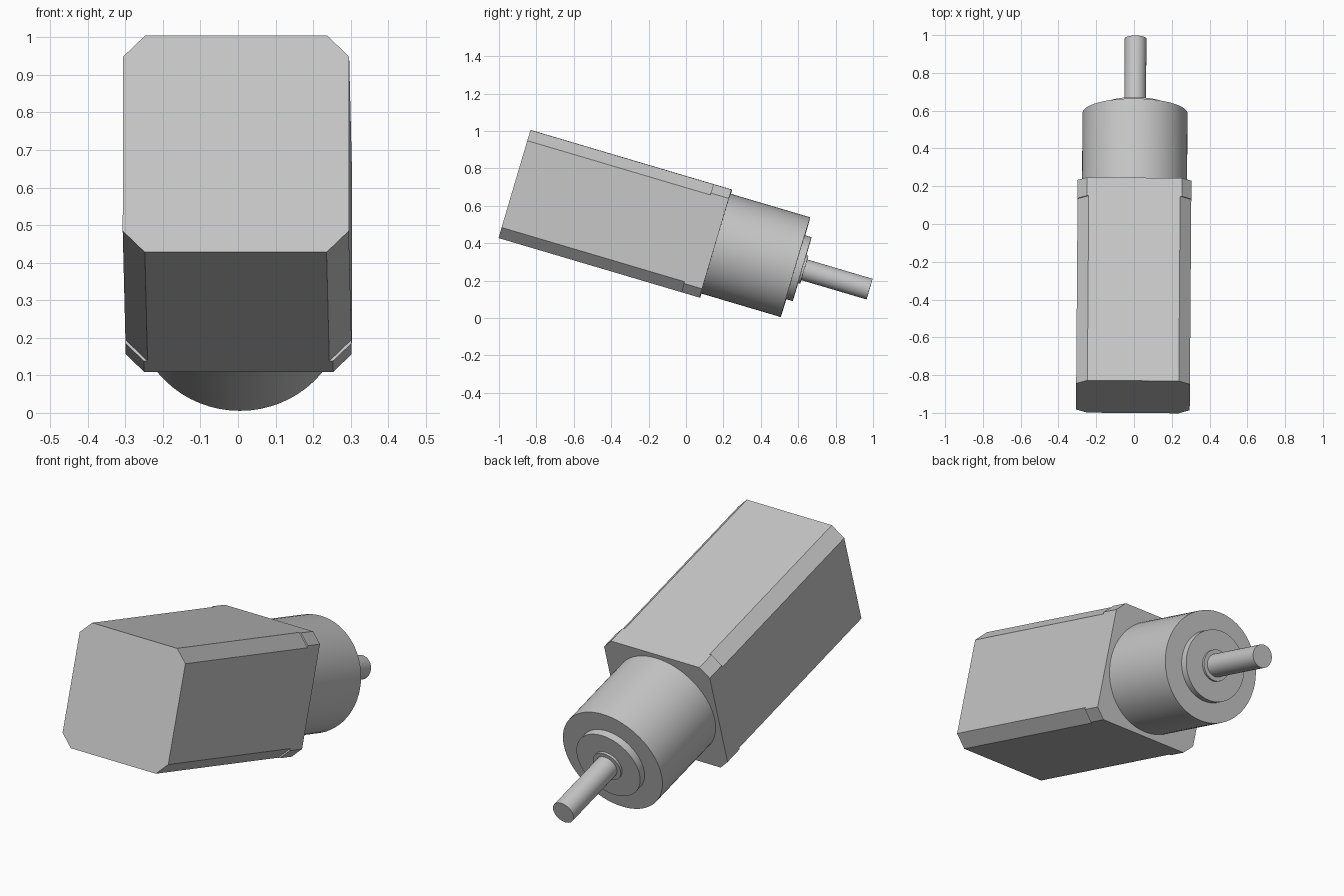
import bpy, bmesh, math
from mathutils import Matrix

if "Cube" in bpy.data.objects:
    bpy.data.objects.remove(bpy.data.objects["Cube"], do_unlink=True)

# Single flat metal colour
grey = bpy.data.materials.new("light grey metal")
grey.use_nodes = True
colour = (0.57, 0.57, 0.57, 1)
grey.diffuse_color = colour
grey.node_tree.nodes["Principled BSDF"].inputs["Base Color"].default_value = colour

# Motor axis: built along local +y, then pitched nose-down with a slight yaw
PLACE = (Matrix.Translation((-0.0055, -0.915, 0.7165))
         @ Matrix.Rotation(math.radians(-0.42), 4, 'Z')
         @ Matrix.Rotation(math.radians(-16.5), 4, 'X'))


def finish(name, bm, smooth):
    bmesh.ops.recalc_face_normals(bm, faces=bm.faces)
    mesh = bpy.data.meshes.new(name)
    bm.to_mesh(mesh)
    bm.free()
    mesh.materials.append(grey)
    obj = bpy.data.objects.new(name, mesh)
    bpy.context.collection.objects.link(obj)
    obj.matrix_world = PLACE
    if smooth:
        bpy.ops.object.select_all(action='DESELECT')
        obj.select_set(True)
        bpy.context.view_layer.objects.active = obj
        bpy.ops.object.shade_smooth_by_angle(angle=math.radians(30))


def extrude_outline(name, outline, start, end, smooth=False):
    """Extrude an x-z outline along the motor axis."""
    bm = bmesh.new()
    base = bm.faces.new([bm.verts.new((x, start, z)) for x, z in outline])
    result = bmesh.ops.extrude_face_region(bm, geom=[base], use_keep_orig=True)
    moved = [v for v in result["geom"] if isinstance(v, bmesh.types.BMVert)]
    bmesh.ops.translate(bm, verts=moved, vec=(0, end - start, 0))
    finish(name, bm, smooth)


def chamfered_square(half, cut):
    inner = half - cut
    corner = [(half, -inner), (half, inner)]
    points = []
    for turn in range(4):
        for x, z in corner:
            for _ in range(turn):
                x, z = -z, x
            points.append((x, z))
    return points


def circle(radius, sides=64):
    return [(radius * math.cos(i * math.tau / sides),
             radius * math.sin(i * math.tau / sides)) for i in range(sides)]


# Square motor housing and its front flange with smaller corner chamfers
extrude_outline("motor_body", chamfered_square(0.301, 0.059), 0, 1.02)
extrude_outline("front_flange", chamfered_square(0.301, 0.049), 1.02, 1.121)

# Round gearbox, stepped nose and output shaft
for name, radius, start, end in (
        ("gearbox", 0.278, 1.121, 1.565),
        ("pilot_ring", 0.178, 1.565, 1.602),
        ("shaft_collar", 0.078, 1.602, 1.614),
        ("output_shaft", 0.0575, 1.614, 1.978)):
    extrude_outline(name, circle(radius), start, end, smooth=True)
